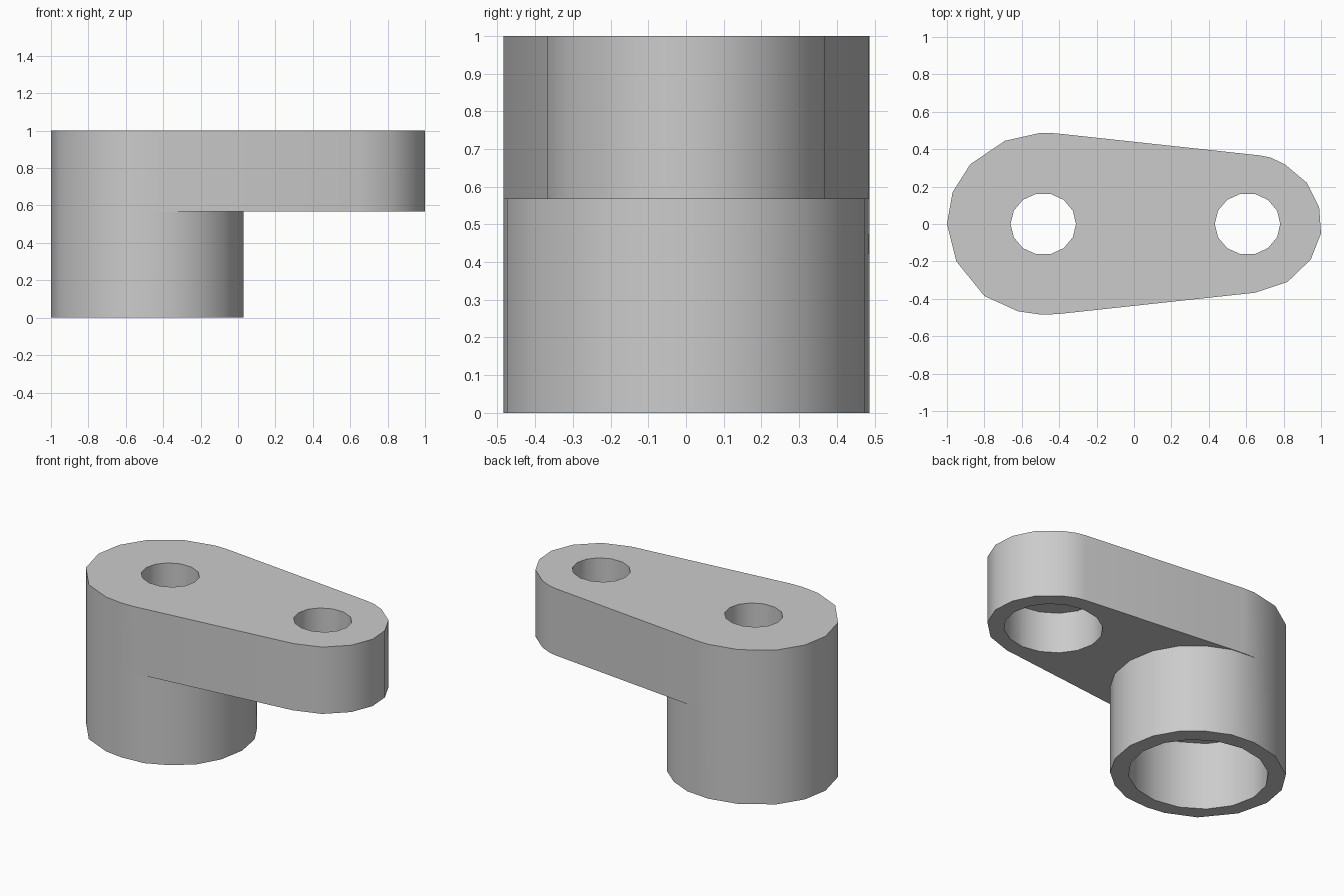
import bpy
import bmesh
from math import cos, sin, pi, radians

cube = bpy.data.objects.get("Cube")
if cube:
    bpy.data.objects.remove(cube, do_unlink=True)

SQUASH = 0.943           # the round shapes are slightly narrower in y
BOSS_X, TIP_X = -0.485, 0.607
ARM_Z = 0.567

grey = bpy.data.materials.new("plain grey")
grey.use_nodes = True
colour = (0.6, 0.6, 0.6, 1)
grey.diffuse_color = colour
grey.node_tree.nodes["Principled BSDF"].inputs["Base Color"].default_value = colour


def prism(name, outline, z0, z1):
    """Upright prism from a counter-clockwise outline."""
    bm = bmesh.new()
    face = bm.faces.new([bm.verts.new((x, y, z0)) for x, y in outline])
    top = bmesh.ops.extrude_face_region(bm, geom=[face])
    verts = [v for v in top["geom"] if isinstance(v, bmesh.types.BMVert)]
    bmesh.ops.translate(bm, verts=verts, vec=(0, 0, z1 - z0))
    bmesh.ops.recalc_face_normals(bm, faces=bm.faces)
    mesh = bpy.data.meshes.new(name)
    bm.to_mesh(mesh)
    bm.free()
    mesh.materials.append(grey)
    obj = bpy.data.objects.new(name, mesh)
    bpy.context.collection.objects.link(obj)
    return obj


def ring(x, radius, sides):
    return [(x + radius * cos(2 * pi * i / sides),
             SQUASH * radius * sin(2 * pi * i / sides)) for i in range(sides)]


def combine(target, tool, operation):
    mod = target.modifiers.new(tool.name, "BOOLEAN")
    mod.operation, mod.solver, mod.object = operation, "EXACT", tool
    bpy.context.view_layer.objects.active = target
    bpy.ops.object.modifier_apply(modifier=mod.name)
    bpy.data.objects.remove(tool, do_unlink=True)


# Outlines: the rounded heel is shared by the arm and the boss
heel = [(-0.5, 0.487), (-0.69, 0.445), (-0.875, 0.32), (-0.97, 0.17), (-1, 0),
        (-0.95, -0.2), (-0.8, -0.385), (-0.62, -0.467), (-0.5, -0.484)]
tip = [(-0.41, -0.482), (0.65, -0.367), (0.82, -0.31), (0.945, -0.19),
       (1, -0.05), (0.99, 0.09), (0.925, 0.22), (0.805, 0.32), (0.73, 0.355),
       (0.67, 0.367), (-0.42, 0.485)]
lower = [(-0.34, -0.473), (-0.2, -0.41), (-0.08, -0.31), (0, -0.17)]
boss_front = lower + [(0.03, 0)] + [(x, -y) for x, y in reversed(lower)]

# Solid body
body = prism("crank_arm", heel + tip, ARM_Z, 1)
combine(body, prism("boss", heel + boss_front, 0, ARM_Z), "UNION")

# Through holes, with wider bores from below
for x, radius, z0, z1 in ((BOSS_X, 0.415, -0.1, 0.435), (TIP_X, 0.293, 0.4, 0.83)):
    combine(body, prism("bore_cutter", ring(x, radius, 16), z0, z1), "DIFFERENCE")
    combine(body, prism("hole_cutter", ring(x, 0.175, 14), -0.1, 1.1), "DIFFERENCE")

bpy.ops.object.select_all(action="DESELECT")
body.select_set(True)
bpy.context.view_layer.objects.active = body
bpy.ops.object.shade_smooth_by_angle(angle=radians(35))
